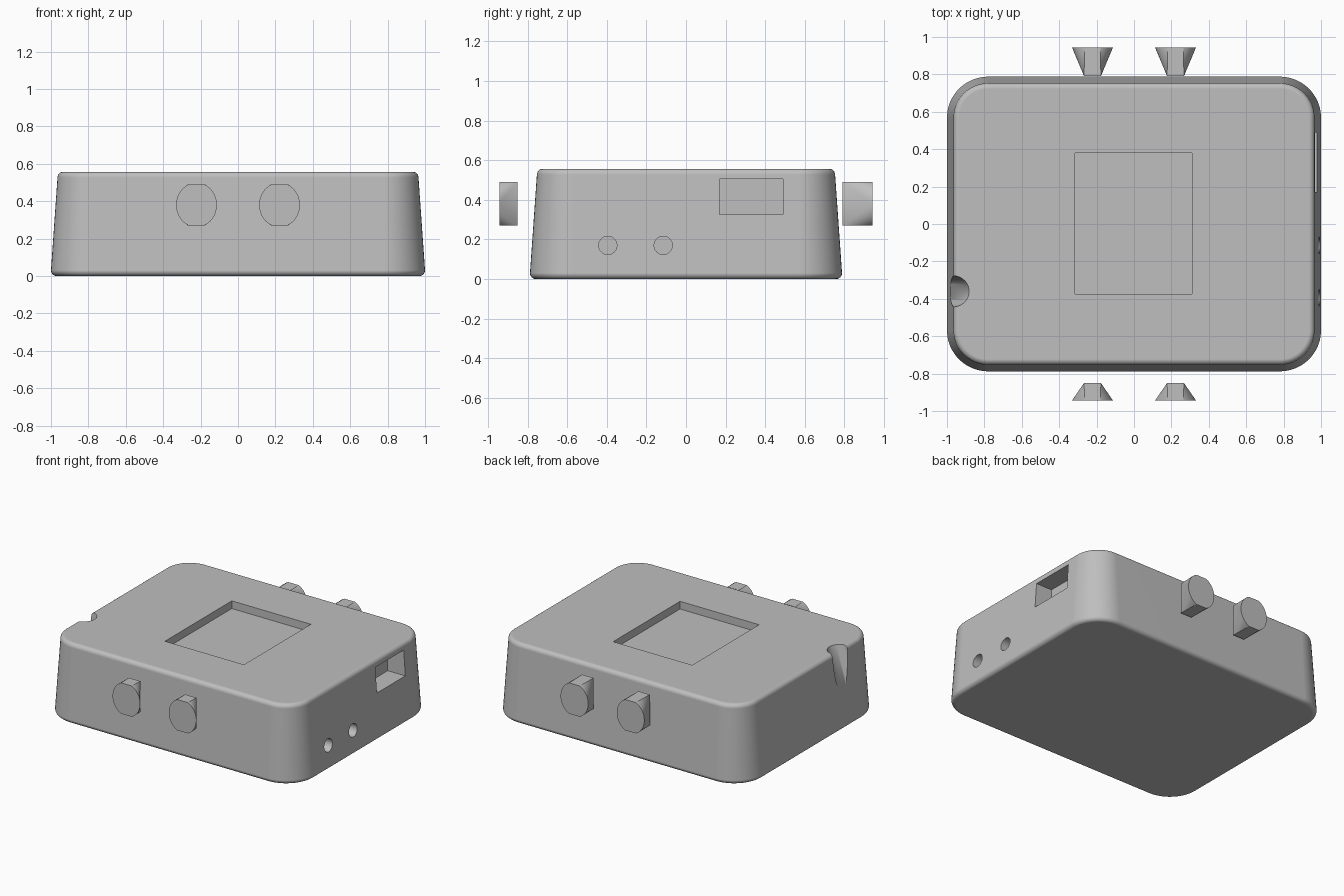
import bpy, bmesh, math
from mathutils import Matrix, Vector

cube = bpy.data.objects.get("Cube")
if cube:
    bpy.data.objects.remove(cube, do_unlink=True)

grey = bpy.data.materials.new("light_grey")
grey.use_nodes = True
colour = (0.52, 0.52, 0.52, 1)
grey.diffuse_color = colour
grey.node_tree.nodes["Principled BSDF"].inputs["Base Color"].default_value = colour


def add_object(name, bm):
    bmesh.ops.recalc_face_normals(bm, faces=bm.faces)
    mesh = bpy.data.meshes.new(name)
    bm.to_mesh(mesh)
    bm.free()
    mesh.materials.append(grey)
    obj = bpy.data.objects.new(name, mesh)
    bpy.context.collection.objects.link(obj)
    return obj


def smooth(obj, degrees):
    bpy.ops.object.select_all(action='DESELECT')
    obj.select_set(True)
    bpy.context.view_layer.objects.active = obj
    bpy.ops.object.shade_smooth_by_angle(angle=math.radians(degrees))


def rounded_ring(bm, inset, z, steps=12):
    """Rounded rectangle of vertices, shrunk by the inset."""
    radius, verts = 0.22 - inset, []
    for quarter, (sx, sy) in enumerate([(1, 1), (-1, 1), (-1, -1), (1, -1)]):
        for i in range(steps + 1):
            a = (quarter + i / steps) * math.pi / 2
            verts.append(bm.verts.new((sx * 0.78 + radius * math.cos(a),
                                       sy * 0.568 + radius * math.sin(a), z)))
    return verts


def box_cutter(low, high):
    low, high = Vector(low), Vector(high)
    bm = bmesh.new()
    bmesh.ops.create_cube(bm, size=1, matrix=Matrix.Translation((low + high) / 2)
                          @ Matrix.Diagonal((*(high - low), 1)))
    return add_object("cutter", bm)


def round_cutter(centre, radius, length, tilt):
    bm = bmesh.new()
    bmesh.ops.create_cone(bm, cap_ends=True, segments=40, radius1=radius,
                          radius2=radius, depth=length,
                          matrix=Matrix.Translation(centre) @ Matrix.Rotation(tilt, 4, 'Y'))
    return add_object("cutter", bm)


# Case: tapered rounded block with filleted rims
HEIGHT, FILLET, TAPER = 0.557, 0.03, 0.035
profile = []
for i in range(7):
    a = i / 6 * math.pi / 2
    profile.append((FILLET * (1 - math.sin(a)), FILLET * (1 - math.cos(a))))
for i in range(7):
    a = i / 6 * math.pi / 2
    profile.append((TAPER + FILLET * (1 - math.cos(a)),
                    HEIGHT - FILLET * (1 - math.sin(a))))
bm = bmesh.new()
rings = [rounded_ring(bm, inset, z) for inset, z in profile]
for lower, upper in zip(rings, rings[1:]):
    for i in range(len(lower)):
        j = (i + 1) % len(lower)
        bm.faces.new((lower[i], lower[j], upper[j], upper[i]))
bm.faces.new(rings[0])
bm.faces.new(rings[-1])
case = add_object("case", bm)

# Screen recess, side port, two jack holes and slanted cable notch
cutters = [
    box_cutter((-0.315, -0.375, HEIGHT - 0.055), (0.31, 0.38, 0.7)),
    box_cutter((0.84, 0.17, 0.325), (1.1, 0.49, 0.505)),
    round_cutter((0.98, -0.395, 0.17), 0.046, 0.26, math.pi / 2),
    round_cutter((0.98, -0.115, 0.17), 0.046, 0.26, math.pi / 2),
    round_cutter((-0.97, -0.36, HEIGHT), 0.084, 1.0, math.radians(19)),
]
for cutter in cutters:
    cutter.hide_render = True
    mod = case.modifiers.new("cut", 'BOOLEAN')
    mod.operation, mod.object, mod.solver = 'DIFFERENCE', cutter, 'EXACT'
bpy.context.view_layer.update()
graph = bpy.context.evaluated_depsgraph_get()
cut_mesh = bpy.data.meshes.new_from_object(case.evaluated_get(graph))
case.modifiers.clear()
case.data = cut_mesh
for cutter in cutters:
    bpy.data.objects.remove(cutter, do_unlink=True)
smooth(case, 30)
normals = case.modifiers.new("even_shading", 'WEIGHTED_NORMAL')
normals.keep_sharp = True


# Buttons: narrow upright stem flaring into a round face with flat top and bottom
def button(name, x, inner_y, outer_y):
    bm = bmesh.new()
    z, half_height = 0.38, 0.11
    for sx in (-1, 1):
        for sz in (-1, 1):
            bm.verts.new((x + sx * 0.045, inner_y, z + sz * half_height))
    for i in range(48):
        a = i / 48 * math.tau
        rise = max(-half_height, min(half_height, 0.119 * math.sin(a)))
        bm.verts.new((x + 0.109 * math.cos(a), outer_y, z + rise))
    bmesh.ops.convex_hull(bm, input=bm.verts)
    bmesh.ops.dissolve_limit(bm, angle_limit=0.01, verts=bm.verts, edges=bm.edges)
    smooth(add_object(name, bm), 25)


for side, x in (("left", 0.222), ("right", -0.222)):
    button("front_button_" + side, x, -0.85, -0.943)
    button("back_button_" + side, x, 0.79, 0.943)
